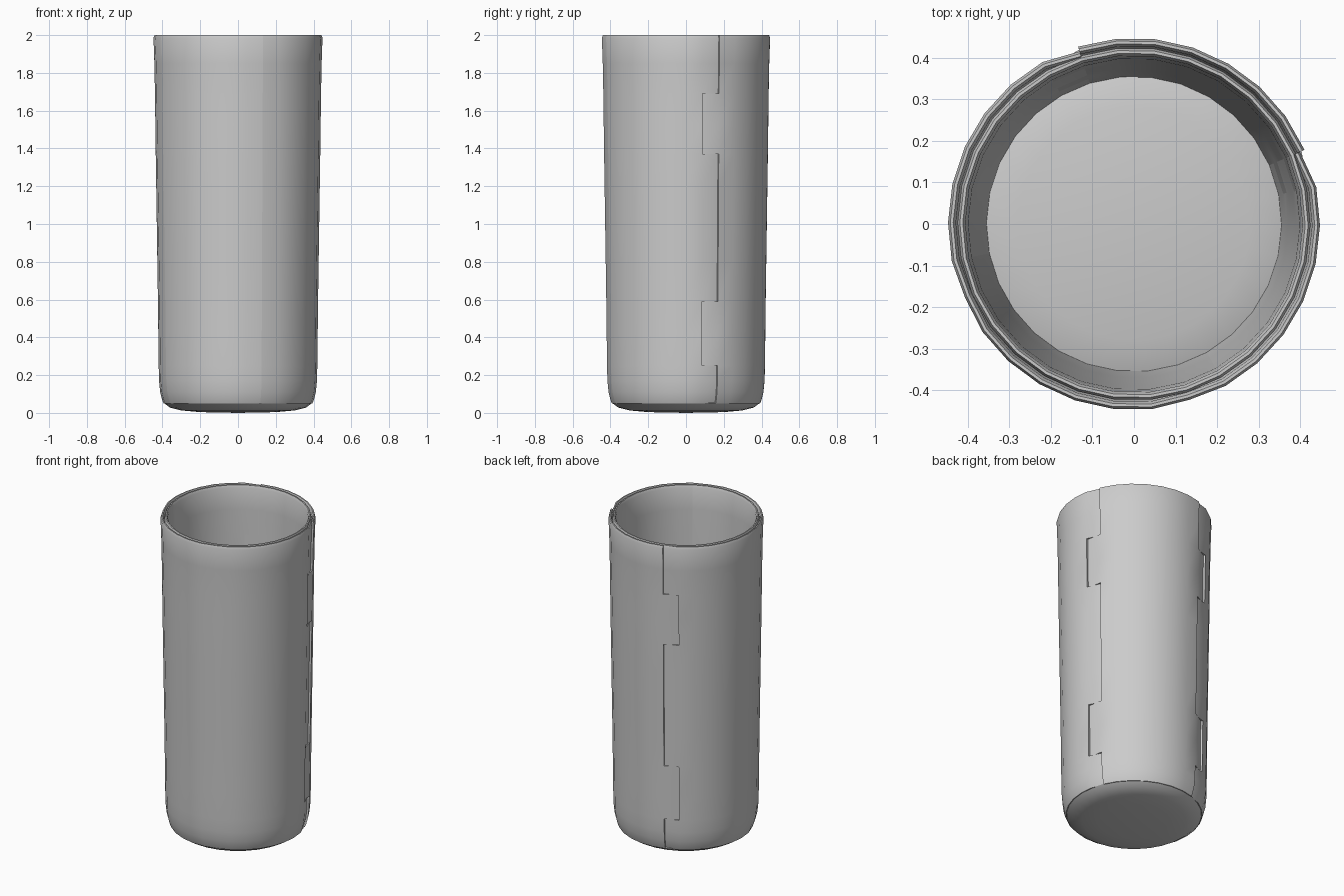
import bpy, bmesh
from math import radians, cos, sin

if "Cube" in bpy.data.objects:
    bpy.data.objects.remove(bpy.data.objects["Cube"])

N = 30                                   # sides around the cup
Z = [.05, .07, .11, .17, .25, .42, .59, .8, 1.0, 1.2, 1.37, 1.53, 1.69, 1.85, 1.985, 2.0]
TABS = [(.25, .59), (1.37, 1.69)]        # heights of the interlocking tabs
OUTER = [(.05, .394), (.07, .402), (.11, .412), (.17, .418), (.25, .420), (.6, .424),
         (1.0, .430), (1.4, .436), (1.8, .441), (2.0, .448)]
INNER = [(.05, .354), (.11, .358), (.25, .366), (1.0, .386), (1.7, .399), (2.0, .406)]


def radius(profile, z):
    for (z0, r0), (z1, r1) in zip(profile, profile[1:]):
        if z <= z1:
            return r0 + (r1 - r0) * (z - z0) / (z1 - z0)
    return profile[-1][1]


def finish(bm, name, angle=35):
    bmesh.ops.recalc_face_normals(bm, faces=bm.faces[:])
    me = bpy.data.meshes.new(name)
    bm.to_mesh(me)
    bm.free()
    for p in me.polygons:
        p.use_smooth = True
    me.set_sharp_from_angle(angle=radians(angle))
    ob = bpy.data.objects.new(name, me)
    bpy.context.collection.objects.link(ob)


def panel(name, k0, k1, tab0, tab1, profile, thick):
    """Curved wall panel from column k0 to k1. tab0/tab1 shift that edge
    by so many columns at the tab heights; 0 is a straight seam."""
    bm = bmesh.new()
    cells = set()
    for j in range(len(Z) - 1):
        mid = (Z[j] + Z[j + 1]) / 2
        on = any(a < mid < b for a, b in TABS)
        for k in range(k0 + on * tab0, k1 + on * tab1):
            cells.add((k, j))
    low, high = min(k for k, _ in cells), max(k for k, _ in cells) + 1
    verts = {}

    def vert(k, j, side):
        if (k, j, side) not in verts:
            r = radius(profile, Z[j])
            # tongue ends sink a little into the seam
            if thick < 0 and k in (low, high):
                r -= .012 if (k == low and tab0) or (k == high and tab1) else .004
            r += thick * side
            if j == len(Z) - 1:          # rounded rim
                r += (.006 if thick > 0 else -.006) * (1 - 2 * side)
            a = radians(-.5 + k * 360 / N)
            verts[k, j, side] = bm.verts.new((r * cos(a), r * sin(a), Z[j]))
        return verts[k, j, side]

    for k, j in cells:
        loop = [(k, j), (k + 1, j), (k + 1, j + 1), (k, j + 1)]
        for side in (0, 1):
            bm.faces.new([vert(*p, side) for p in loop])
        near = [(k, j - 1), (k + 1, j), (k, j + 1), (k - 1, j)]
        for i, other in enumerate(near):  # close the panel's edges
            if other not in cells:
                p, q = loop[i], loop[(i + 1) % 4]
                bm.faces.new([vert(*p, 0), vert(*q, 0), vert(*q, 1), vert(*p, 1)])
    finish(bm, name)


# Outer layer: two keyed seams at the back, two straight seams at the front
panel("outer_back_panel", 2, 9, -1, 1, OUTER, -.019)
panel("outer_left_panel", 9, 17, 1, 0, OUTER, -.019)
panel("outer_front_panel", 17, 24, 0, 0, OUTER, -.019)
panel("outer_right_panel", 24, 32, 0, -1, OUTER, -.019)

# Inner layer: straight seams shifted to form lap joints
panel("inner_back_panel", 2, 9, -1, 1, INNER, .019)
panel("inner_left_panel", 9, 16, 1, 0, INNER, .019)
panel("inner_front_panel", 16, 25, 0, 0, INNER, .019)
panel("inner_right_panel", 25, 32, 0, -1, INNER, .019)

# Lens-shaped base disc
bm = bmesh.new()
profile = [(0, 0), (.2, .004), (.3, .013), (.36, .028), (.392, .052),
           (.37, .064), (.28, .078), (.15, .09), (0, .095)]
pts = [bm.verts.new((r * cos(radians(-.5)), r * sin(radians(-.5)), z)) for r, z in profile]
edges = [bm.edges.new(e) for e in zip(pts, pts[1:])]
bmesh.ops.spin(bm, geom=pts + edges, axis=(0, 0, 1), cent=(0, 0, 0),
               angle=radians(360), steps=N, use_duplicate=False)
bmesh.ops.remove_doubles(bm, verts=bm.verts[:], dist=1e-4)
finish(bm, "base_disc", 50)
